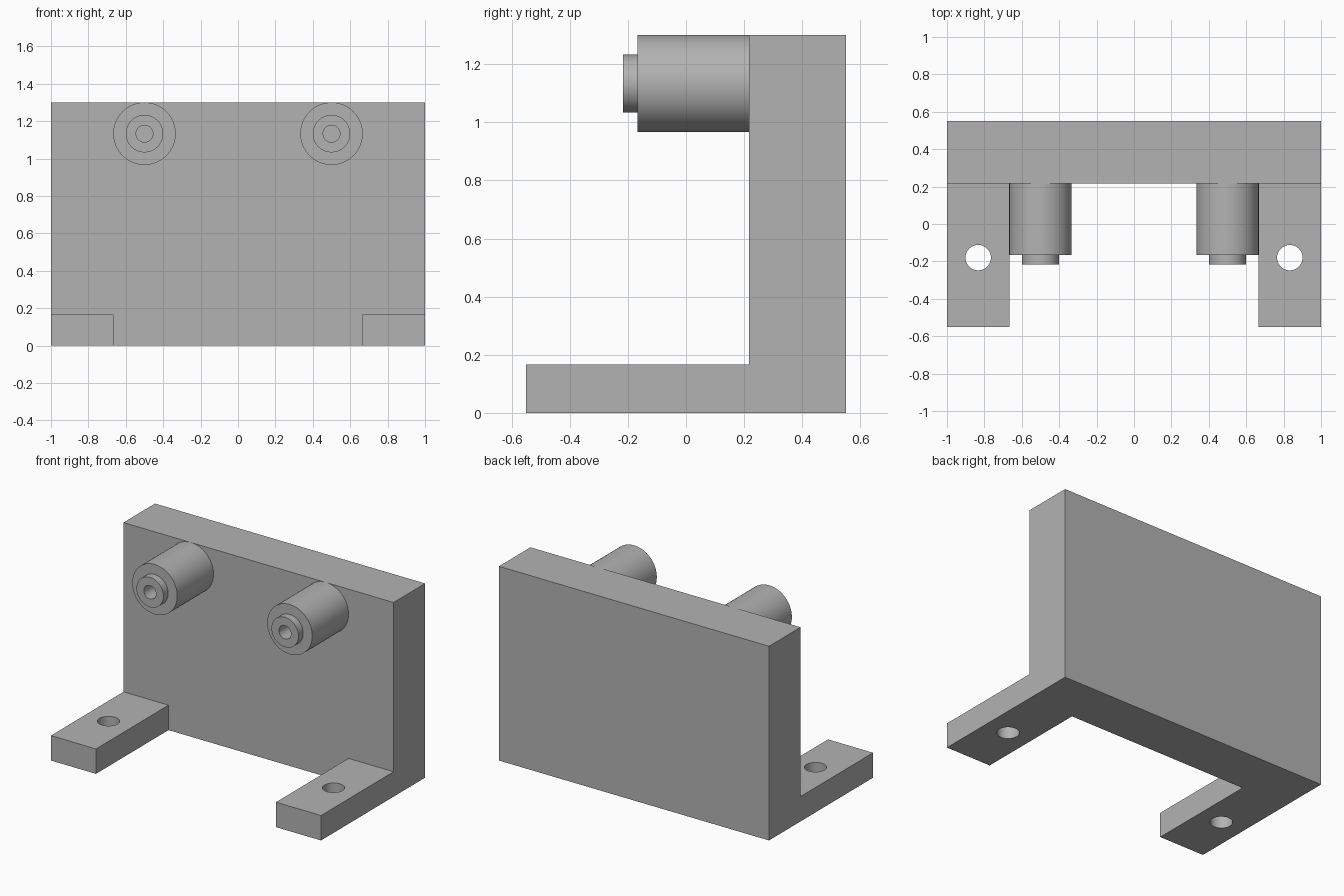
import bpy, bmesh, math
from mathutils import Matrix

if "Cube" in bpy.data.objects:
    bpy.data.objects.remove(bpy.data.objects["Cube"])

grey = bpy.data.materials.new("plain grey")
grey.diffuse_color = (0.45, 0.45, 0.45, 1)
grey.use_nodes = True
grey.node_tree.nodes["Principled BSDF"].inputs["Base Color"].default_value = grey.diffuse_color


def make_object(name, bm):
    bmesh.ops.recalc_face_normals(bm, faces=bm.faces)
    mesh = bpy.data.meshes.new(name)
    bm.to_mesh(mesh)
    bm.free()
    mesh.materials.append(grey)
    obj = bpy.data.objects.new(name, mesh)
    bpy.context.collection.objects.link(obj)
    return obj


def smooth(obj):
    bpy.ops.object.select_all(action='DESELECT')
    obj.select_set(True)
    bpy.context.view_layer.objects.active = obj
    bpy.ops.object.shade_smooth_by_angle(angle=math.radians(30))


def cut(obj, cutter):
    mod = obj.modifiers.new("cut", 'BOOLEAN')
    mod.operation = 'DIFFERENCE'
    mod.solver = 'EXACT'
    mod.object = cutter
    bpy.context.view_layer.objects.active = obj
    bpy.ops.object.modifier_apply(modifier=mod.name)
    bpy.data.objects.remove(cutter)


# L-shaped bracket: upright plate and base, extruded across the width
bm = bmesh.new()
profile = [(-0.55, 0), (0.55, 0), (0.55, 1.3), (0.217, 1.3), (0.217, 0.167), (-0.55, 0.167)]
face = bm.faces.new([bm.verts.new((-1, y, z)) for y, z in profile])
ext = bmesh.ops.extrude_face_region(bm, geom=[face])
bmesh.ops.translate(bm, vec=(2, 0, 0),
                    verts=[v for v in ext["geom"] if isinstance(v, bmesh.types.BMVert)])
bracket = make_object("bracket", bm)

# Notch that splits the base into two feet
bm = bmesh.new()
bmesh.ops.create_cube(bm, size=1, matrix=Matrix.Translation((0, -0.2915, 0.1))
                      @ Matrix.Diagonal((1.333, 1.017, 0.6, 1)))
cut(bracket, make_object("notch_cutter", bm))

# Screw hole through each foot
for side in (-1, 1):
    bm = bmesh.new()
    bmesh.ops.create_cone(bm, cap_ends=True, segments=48, radius1=0.068, radius2=0.068,
                          depth=0.6, matrix=Matrix.Translation((side * 0.833, -0.18, 0.1)))
    cut(bracket, make_object("hole_cutter", bm))
smooth(bracket)

# Stepped pegs with a blind bore, turned around the y axis: (radius, y)
turning = [(0.167, 0.217), (0.167, -0.167), (0.1, -0.167), (0.1, -0.217),
           (0.045, -0.217), (0.045, 0.1), (0, 0.1)]
for side, label in ((-1, "left"), (1, "right")):
    bm = bmesh.new()
    pts = [bm.verts.new((r, y, 0)) for r, y in turning]
    edges = [bm.edges.new(pair) for pair in zip(pts, pts[1:])]
    bmesh.ops.spin(bm, geom=pts + edges, cent=(0, 0, 0), axis=(0, 1, 0),
                   angle=math.tau, steps=64)
    bmesh.ops.remove_doubles(bm, verts=bm.verts, dist=1e-4)
    bmesh.ops.translate(bm, verts=bm.verts, vec=(side * 0.5, 0, 1.133))
    smooth(make_object(label + "_peg", bm))
